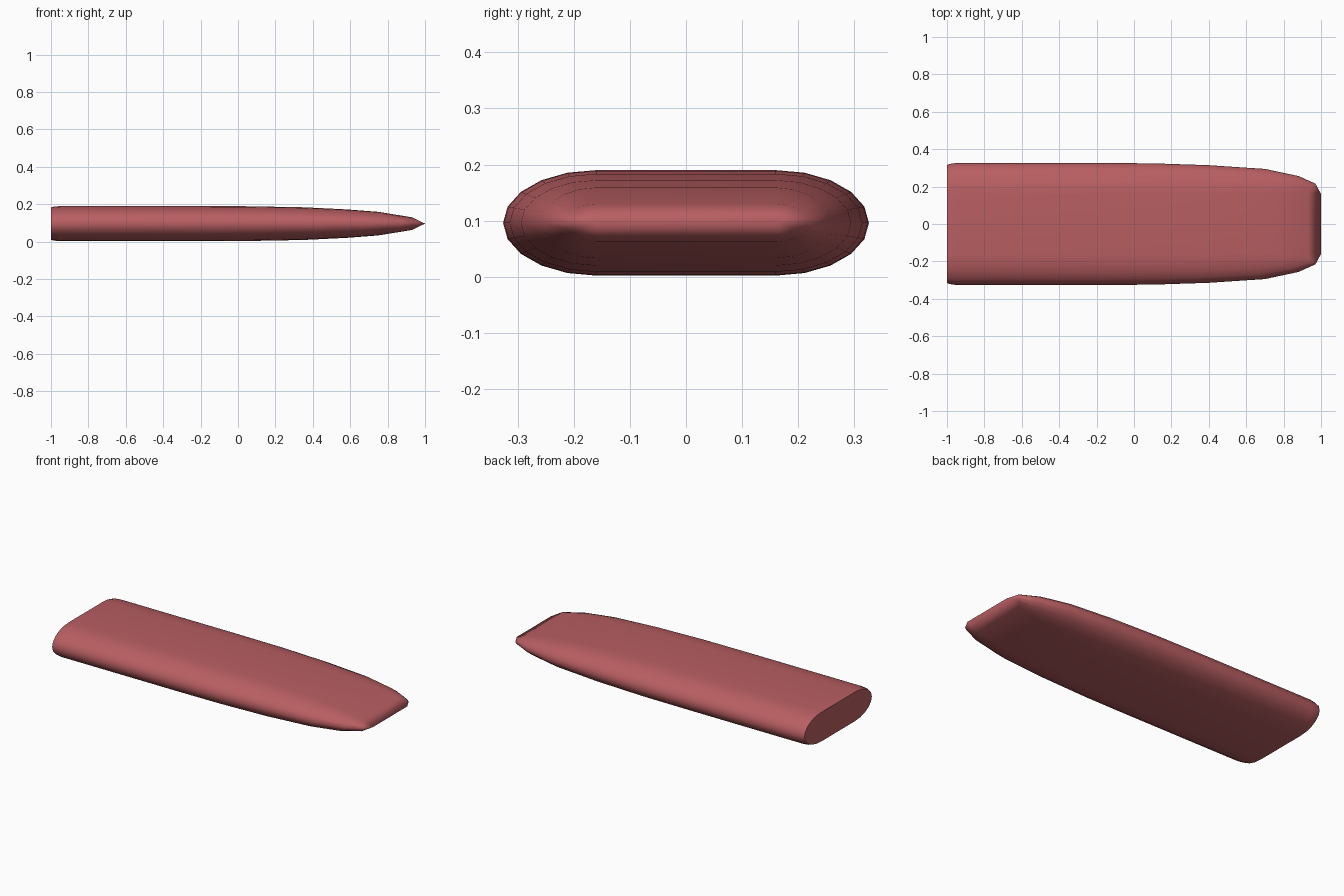
import bpy, bmesh, math

if "Cube" in bpy.data.objects:
    bpy.data.objects.remove(bpy.data.objects["Cube"])

CENTRE_Z, FLAT_Y, RADIUS_Y, RADIUS_Z = 0.096, 0.16, 0.166, 0.094
SEGMENTS = 5  # facets per rounded quarter

# rings along the body: x at the sides, x at the middle, side scale, height scale
RINGS = [
    (-1.0, -1.0, 0.94, 0.92),
    (-0.985, -0.985, 0.97, 0.965),
    (-0.95, -0.95, 1.0, 1.0),
    (-0.2, -0.2, 1.0, 1.0),
    (0.1, 0.05, 0.99, 0.988),
    (0.4, 0.35, 0.93, 0.93),
    (0.70, 0.58, 0.81, 0.81),
    (0.88, 0.75, 0.58, 0.67),
    (0.97, 0.93, 0.335, 0.36),
    (1.0, 1.0, 0.0, 0.0),
]


def section(x_side, x_mid, side, height):
    """Flat oval outline: two straight runs joined by rounded ends."""
    points = []
    for sign, start in ((1, -90), (-1, 90)):
        for i in range(2 * SEGMENTS + 1):
            a = math.radians(start + i * 90 / SEGMENTS)
            x = x_side + (x_mid - x_side) * math.sin(a) ** 2
            y = sign * FLAT_Y + RADIUS_Y * side * math.cos(a)
            points.append((x, y, CENTRE_Z + RADIUS_Z * height * math.sin(a)))
    return points


# tapered body, lofted from the flat back end to the thin front edge
bm = bmesh.new()
loops = [[bm.verts.new(p) for p in section(*ring)] for ring in RINGS]
for a, b in zip(loops, loops[1:]):
    for i in range(len(a)):
        j = (i + 1) % len(a)
        bm.faces.new((a[i], a[j], b[j], b[i]))
bm.faces.new(loops[0])
bmesh.ops.remove_doubles(bm, verts=bm.verts, dist=0.0005)
bmesh.ops.recalc_face_normals(bm, faces=bm.faces)
mesh = bpy.data.meshes.new("tapered_body")
bm.to_mesh(mesh)
bm.free()

body = bpy.data.objects.new("tapered_body", mesh)
bpy.context.collection.objects.link(body)
red = bpy.data.materials.new("dusty_red")
red.diffuse_color = (0.48, 0.113, 0.122, 1)
red.use_nodes = True
red.node_tree.nodes["Principled BSDF"].inputs["Base Color"].default_value = red.diffuse_color
mesh.materials.append(red)

# smooth skin, crisp rim around the flat back end
bpy.context.view_layer.objects.active = body
body.select_set(True)
bpy.ops.object.shade_smooth_by_angle(angle=math.radians(62))
